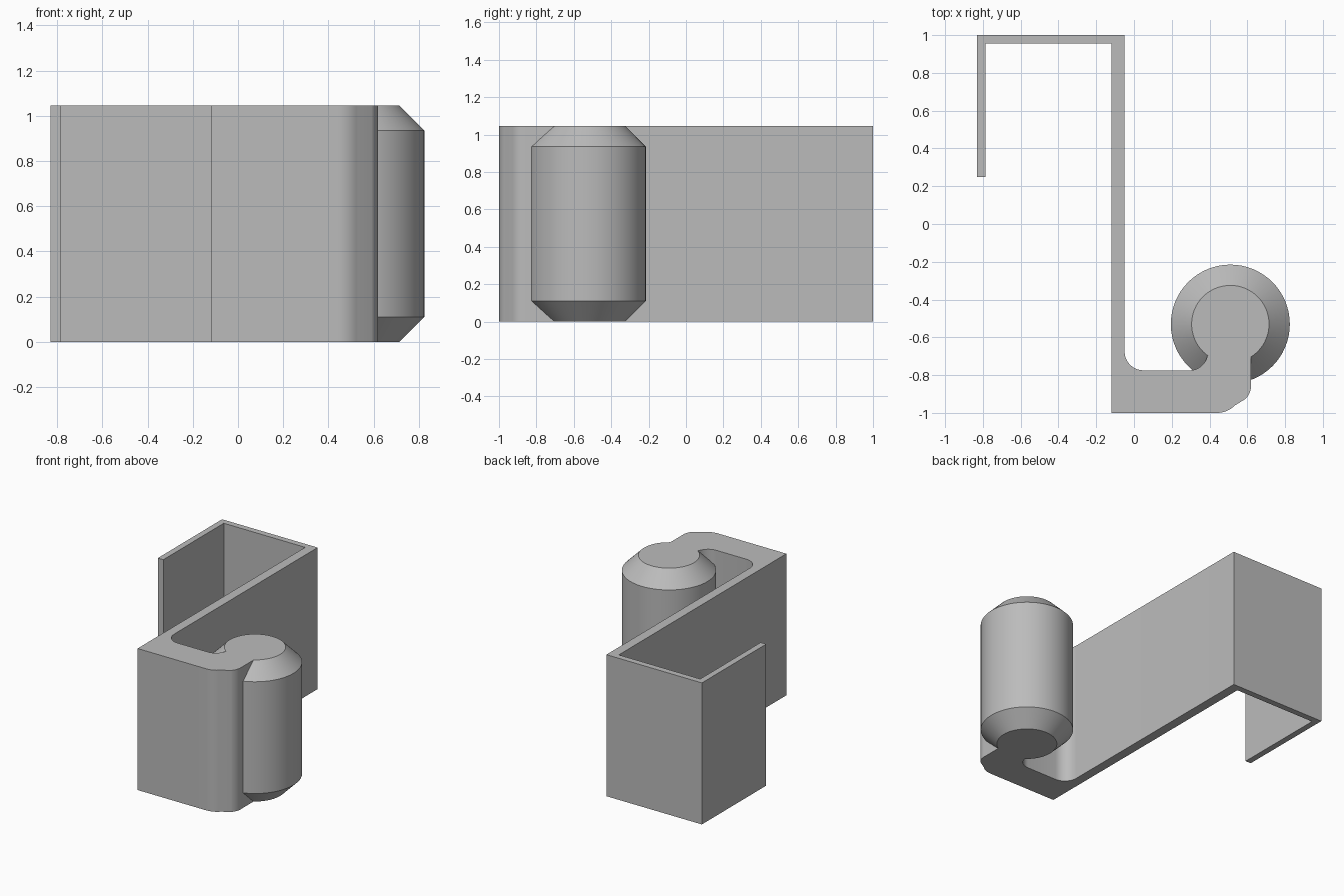
import bpy
import bmesh
import math
from mathutils import Vector

HEIGHT = 1.045
CENTRE = Vector((0.51, -0.53))   # axis of the round post
RADIUS, END_RADIUS, BEVEL = 0.315, 0.205, 0.11

cube = bpy.data.objects.get("Cube")
if cube:
    bpy.data.objects.remove(cube, do_unlink=True)

grey = bpy.data.materials.new("plain grey")
grey.use_nodes = True
colour = (0.5, 0.5, 0.5, 1)
grey.diffuse_color = colour
grey.node_tree.nodes["Principled BSDF"].inputs["Base Color"].default_value = colour


def make_object(name, bm):
    bmesh.ops.recalc_face_normals(bm, faces=bm.faces)
    mesh = bpy.data.meshes.new(name)
    bm.to_mesh(mesh)
    bm.free()
    mesh.materials.append(grey)
    obj = bpy.data.objects.new(name, mesh)
    bpy.context.collection.objects.link(obj)
    return obj


def arc(cx, cy, r, start, end, steps=8):
    angles = [math.radians(start + (end - start) * i / steps) for i in range(steps + 1)]
    return [(cx + r * math.cos(a), cy + r * math.sin(a)) for a in angles]


# Hooked bracket: one outline extruded to full height
outline = [(-0.12, -1.0)]
outline += arc(0.44, -0.87, 0.13, -90, -45)        # rounded outer corner
outline += arc(0.52, -0.855, 0.1, -45, 0)
outline += [(0.62, -0.70), CENTRE[:], (0.39, -0.70)]   # neck inside the post
outline += arc(0.295, -0.68, 0.095, -12, -90)      # rounded notch
outline += arc(0.05, -0.675, 0.1, -90, -180)       # inner fillet
outline += [(-0.05, 1.0), (-0.83, 1.0), (-0.83, 0.25),
            (-0.785, 0.25), (-0.785, 0.955), (-0.12, 0.955)]

bm = bmesh.new()
base = bm.faces.new([bm.verts.new((x, y, 0)) for x, y in outline])
top = bmesh.ops.extrude_face_region(bm, geom=[base])["geom"]
bmesh.ops.translate(bm, vec=(0, 0, HEIGHT),
                    verts=[v for v in top if isinstance(v, bmesh.types.BMVert)])
bracket = make_object("hooked_bracket", bm)

# Round post with chamfered ends
bm = bmesh.new()
sides = 64
rings = []
for r, z in ((END_RADIUS, 0), (RADIUS, BEVEL), (RADIUS, HEIGHT - BEVEL), (END_RADIUS, HEIGHT)):
    points = arc(CENTRE.x, CENTRE.y, r, 0, 360, sides)[:-1]
    rings.append([bm.verts.new((x, y, z)) for x, y in points])
for lower, upper in zip(rings, rings[1:]):
    for i in range(sides):
        j = (i + 1) % sides
        bm.faces.new((lower[i], lower[j], upper[j], upper[i]))
bm.faces.new(rings[0])
bm.faces.new(rings[-1])
post = make_object("round_post", bm)

# Smooth curves, sharp edges
for obj in (bracket, post):
    bpy.ops.object.select_all(action="DESELECT")
    obj.select_set(True)
    bpy.context.view_layer.objects.active = obj
    bpy.ops.object.shade_smooth_by_angle(angle=math.radians(30))
